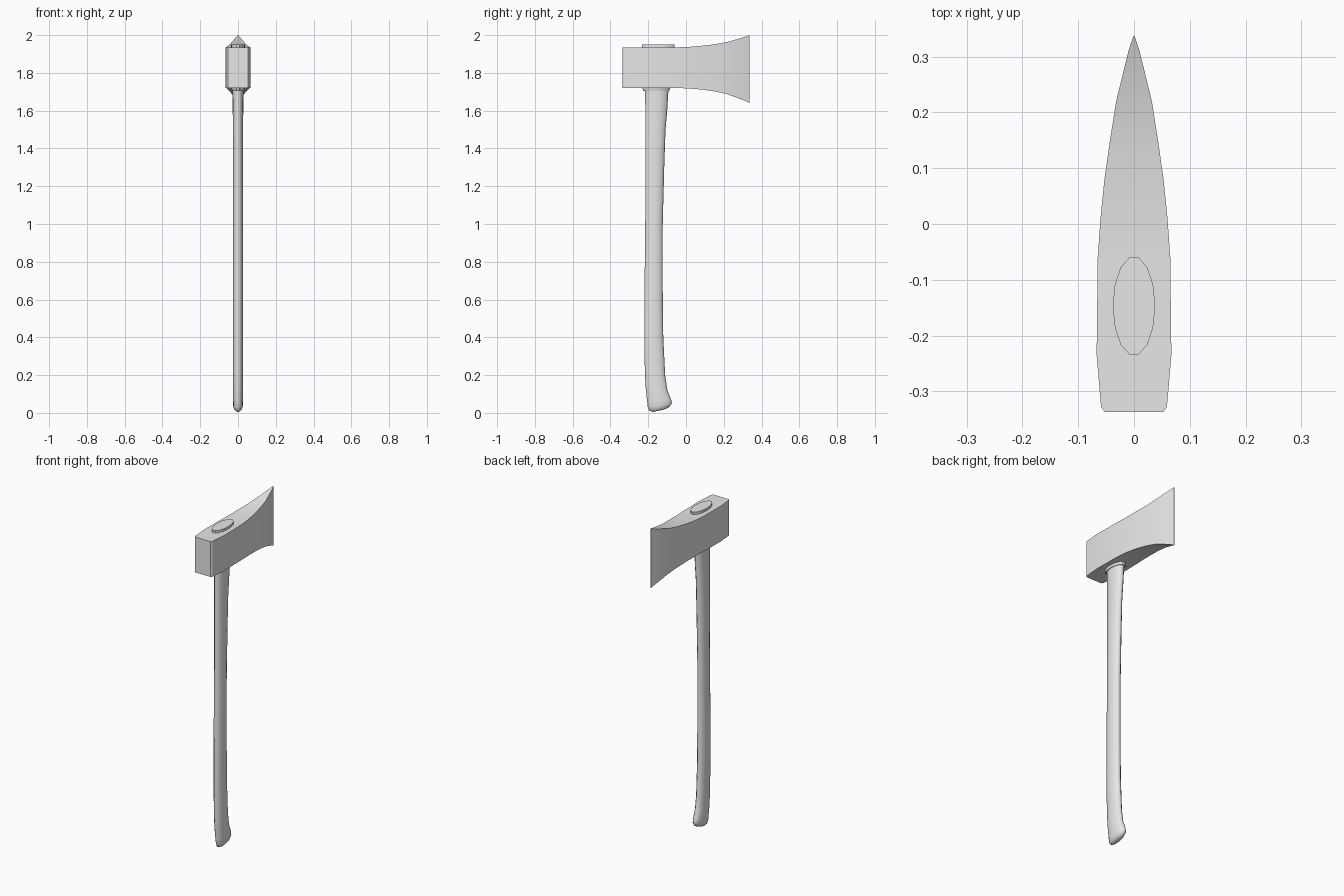
import bpy, bmesh, math

cube = bpy.data.objects.get("Cube")
if cube:
    bpy.data.objects.remove(cube, do_unlink=True)

grey = bpy.data.materials.new("plain grey")
grey.use_nodes = True
colour = (0.8, 0.8, 0.8, 1)
grey.diffuse_color = colour
grey.node_tree.nodes["Principled BSDF"].inputs["Base Color"].default_value = colour


def loft(name, rings, angle):
    """Skin a row of equal-sized rings, cap both ends, smooth by angle."""
    bm = bmesh.new()
    loops = [[bm.verts.new(p) for p in ring] for ring in rings]
    for a, b in zip(loops, loops[1:]):
        for i in range(len(a)):
            j = (i + 1) % len(a)
            bm.faces.new((a[i], a[j], b[j], b[i]))
    bm.faces.new(loops[0])
    bm.faces.new(loops[-1])
    bmesh.ops.remove_doubles(bm, verts=bm.verts, dist=0.0005)
    bmesh.ops.recalc_face_normals(bm, faces=bm.faces)
    mesh = bpy.data.meshes.new(name)
    bm.to_mesh(mesh)
    bm.free()
    mesh.materials.append(grey)
    obj = bpy.data.objects.new(name, mesh)
    bpy.context.collection.objects.link(obj)
    bpy.ops.object.select_all(action="DESELECT")
    obj.select_set(True)
    bpy.context.view_layer.objects.active = obj
    bpy.ops.object.shade_smooth_by_angle(angle=math.radians(angle))
    return obj


def oval(y0, z0, y1, z1, half_width, sides=14):
    """Oval ring spanning front edge (y0, z0) to back edge (y1, z1)."""
    ring = []
    for k in range(sides):
        a = (k + 0.5) * math.tau / sides
        t = (1 + math.cos(a)) / 2
        ring.append((half_width * math.sin(a), y0 + (y1 - y0) * t, z0 + (z1 - z0) * t))
    return ring


# Axe head: y, half width, bottom, top
head = [(-0.337, 0.052, 1.72, 1.935), (-0.328, 0.059, 1.72, 1.935),
        (-0.235, 0.067, 1.72, 1.935), (-0.06, 0.065, 1.72, 1.935),
        (0.01, 0.06, 1.718, 1.937), (0.08, 0.053, 1.712, 1.943),
        (0.15, 0.043, 1.702, 1.951), (0.22, 0.032, 1.687, 1.964),
        (0.31, 0.01, 1.653, 1.99), (0.337, 0.001, 1.64, 2.0)]
loft("axe_head", [[(-w, y, b), (w, y, b), (w, y, t), (-w, y, t)]
                  for y, w, b, t in head], 30)

# Handle: front y, front z, back y, back z, half width
handle = [(-0.175, 0.005, -0.115, 0.018, 0.012), (-0.195, 0.011, -0.088, 0.03, 0.021),
          (-0.204, 0.03, -0.073, 0.05, 0.026), (-0.208, 0.065, -0.077, 0.07, 0.027),
          (-0.214, 0.12, -0.097, 0.12, 0.027), (-0.219, 0.2, -0.109, 0.2, 0.027),
          (-0.222, 0.4, -0.119, 0.4, 0.027), (-0.221, 0.65, -0.122, 0.65, 0.027),
          (-0.217, 1.0, -0.122, 1.0, 0.027), (-0.216, 1.3, -0.114, 1.3, 0.027),
          (-0.216, 1.5, -0.107, 1.5, 0.027), (-0.217, 1.6, -0.098, 1.6, 0.028),
          (-0.218, 1.73, -0.09, 1.73, 0.031)]
loft("handle", [oval(*row) for row in handle], 50)

# Collar under the head and the handle end showing on top
loft("collar", [oval(-0.228, 1.705, -0.088, 1.705, 0.034),
                oval(-0.236, 1.725, -0.078, 1.725, 0.038)], 30)
loft("handle_top", [oval(-0.236, 1.9, -0.058, 1.9, 0.038),
                    oval(-0.236, 1.95, -0.058, 1.95, 0.038)], 30)
